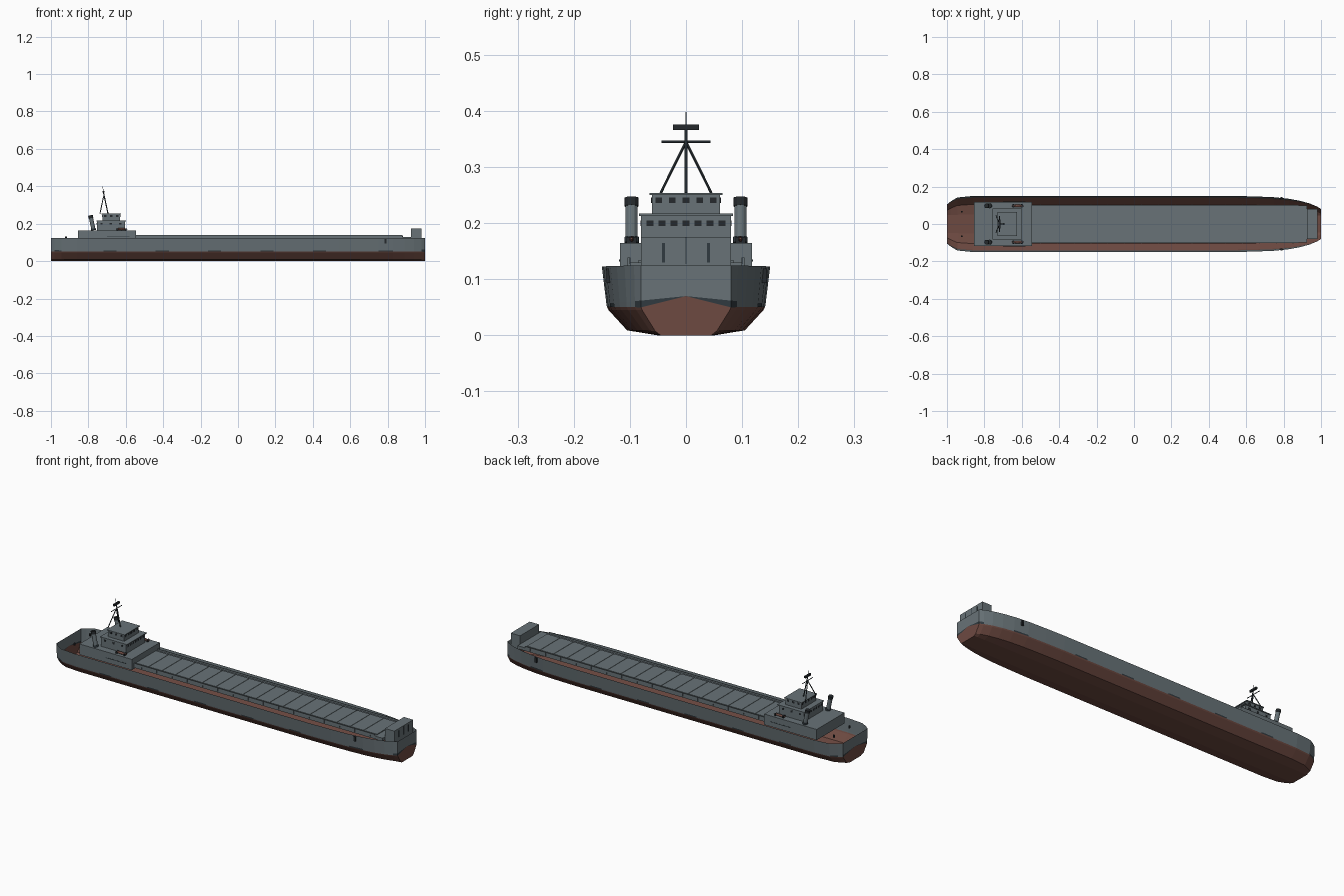
import bpy, bmesh, math
from mathutils import Vector

if "Cube" in bpy.data.objects:
    bpy.data.objects.remove(bpy.data.objects["Cube"])


def mat(name, c):
    m = bpy.data.materials.new(name)
    m.diffuse_color = (*c, 1)
    m.use_nodes = True
    m.node_tree.nodes["Principled BSDF"].inputs["Base Color"].default_value = m.diffuse_color
    return m


GREY = mat("hull_grey", (0.138, 0.17, 0.185))
RED = mat("red_brown", (0.155, 0.068, 0.053))
BLACK = mat("black", (0.018, 0.022, 0.025))
DARK = mat("dark_grey", (0.03, 0.042, 0.05))


def finish(name, bm, mats):
    me = bpy.data.meshes.new(name)
    bm.to_mesh(me)
    bm.free()
    for m in mats:
        me.materials.append(m)
    o = bpy.data.objects.new(name, me)
    bpy.context.collection.objects.link(o)
    return o


def box(name, x0, x1, y0, y1, z0, z1, m):
    bm = bmesh.new()
    bmesh.ops.create_cube(bm, size=1)
    for v in bm.verts:
        v.co = ((x0 + x1) / 2 + v.co.x * (x1 - x0),
                (y0 + y1) / 2 + v.co.y * (y1 - y0),
                (z0 + z1) / 2 + v.co.z * (z1 - z0))
    return finish(name, bm, [m])


def rod(name, a, b, r, m, n=8):
    a, b = Vector(a), Vector(b)
    bm = bmesh.new()
    bmesh.ops.create_cone(bm, cap_ends=True, segments=n, radius1=r, radius2=r, depth=(b - a).length)
    o = finish(name, bm, [m])
    o.location = (a + b) / 2
    o.rotation_euler = (b - a).to_track_quat('Z', 'Y').to_euler()
    return o


# Open hull shell: half sections blended between midship and end shapes
MID = [(0, 0), (.05, 0), (.105, .009), (.138, .045), (.141, .051), (.142, .057), (.15, .123)]
END = [(0, 0), (.045, 0), (.055, .008), (.078, .045), (.08, .05), (.08, .062), (.08, .125)]
STATIONS = [(-1, .65), (-.98, .42), (-.945, .12), (-.86, 0)]
STATIONS += [(-.86 + .07 * i, 0) for i in range(1, 21)]
STATIONS += [(.65, .04), (.75, .1), (.83, .22), (.89, .38), (.94, .58), (.98, .82), (1, 1)]


def section(t):
    return [(a[0] * (1 - t) + b[0] * t, a[1] * (1 - t) + b[1] * t) for a, b in zip(MID, END)]


bm = bmesh.new()
rings = []
for x, t in STATIONS:
    s = section(t)
    pts = [(-y, z) for y, z in reversed(s)] + s[1:]
    rings.append([bm.verts.new((x, y, z)) for y, z in pts])
for i, (a, b) in enumerate(zip(rings, rings[1:])):
    for j in range(len(a) - 1):
        f = bm.faces.new((a[j], a[j + 1], b[j + 1], b[j]))
        k = max(abs(j - 5.5) - .5, 0)          # 0 at keel, 5 at the sheer strake
        f.material_index = 0 if k > 3.5 else 1
        if 3.5 < k < 4.5 and i % 4 == 1:
            f.material_index = 2               # broken waterline stripe
# Flat ends with a peaked waterline
for ring, x in ((rings[0], -1), (rings[-1], 1)):
    apex = bm.verts.new((x, 0, .07))
    for f, mi in ((ring[2:11] + [apex], 1), ([ring[1], ring[2], apex], 2),
                  ([ring[10], ring[11], apex], 2), ([ring[0], ring[1], apex, ring[11], ring[12]], 0)):
        bm.faces.new(f).material_index = mi
bmesh.ops.recalc_face_normals(bm, faces=bm.faces[:])
finish("hull", bm, [GREY, RED, DARK])

# Cargo hatch and its cover panels
box("hatch_coaming", -.55, .925, -.1, .1, .114, .13, GREY)
N = 18
step = 1.43 / N
for i in range(N):
    x = -.548 + i * step
    box("hatch_cover", x + .001, x + step - .001, -.085, .085, .13, .134, GREY)
for s in (-1, 1):
    box("coaming_rail", -.55, .88, s * .1 - .0015, s * .1 + .0015, .128, .139, GREY)
    for i in range(16):
        x = -.5 + i * .09
        box("coaming_post", x - .002, x + .002, s * .102 - .002, s * .102 + .002, .12, .139, GREY)

# Forecastle block with dark slots
box("bow_block", .925, .98, -.08, .08, .1, .175, GREY)
for y in (-.04, .04):
    box("bow_slot", .978, .981, y - .003, y + .003, .13, .165, DARK)
box("bow_seam", .978, .981, -.0008, .0008, .127, .175, DARK)
for s in (-1, 1):
    box("bow_locker", .88, .915, s * .093 - .006, s * .093 + .006, .115, .127, DARK)
    # Anchors and mooring posts
    box("anchor", .782, .794, s * .138 - .004, s * .138 + .006, .093, .119, BLACK)
    rod("stern_bollard", (-.92, s * .065, .12), (-.92, s * .065, .133), .005, BLACK)

# Superstructure tiers
box("lower_house", -.855, -.545, -.118, .118, .108, .165, GREY)
box("middle_house", -.755, -.605, -.08, .08, .165, .213, GREY)
box("middle_roof", -.757, -.598, -.084, .084, .213, .217, GREY)
box("bridge", -.725, -.63, -.061, .061, .217, .25, GREY)
box("bridge_roof", -.73, -.625, -.065, .065, .25, .254, GREY)


# Window rows as thin plates
def windows(x0, x1, hy, z, n, w, nside):
    for i in range(n):
        y = -hy * .8 + 1.6 * hy * i / (n - 1)
        for x in (x0, x1):
            box("window", x - .001, x + .001, y - w, y + w, z - .005, z + .005, BLACK)
    for i in range(nside):
        x = x0 + (x1 - x0) * (i + .5) / nside
        for s in (-1, 1):
            box("side_window", x - w, x + w, s * hy - .001, s * hy + .001, z - .005, z + .005, BLACK)


windows(-.755, -.605, .08, .2, 7, .006, 3)
windows(-.725, -.63, .061, .241, 5, .006, 3)

for s in (-1, 1):
    # Raked funnels
    y = s * .097
    rod("funnel", (-.772, y, .165), (-.786, y, .232), .011, GREY, 12)
    rod("funnel_cap", (-.7855, y, .23), (-.789, y, .245), .0125, BLACK, 12)
    rod("funnel_base", (-.772, y, .165), (-.774, y, .175), .013, DARK, 12)
    # Small boats lying on the house roof
    bm = bmesh.new()
    bmesh.ops.create_uvsphere(bm, u_segments=10, v_segments=6, radius=1)
    for v in bm.verts:
        v.co = (v.co.x * .034, v.co.y * .007, v.co.z * .006)
    boat = finish("lifeboat", bm, [RED])
    boat.location = (-.622, y, .171)
    for x in (-.645, -.6):
        box("boat_cradle", x - .004, x + .004, y - .009, y + .009, .165, .175, BLACK)
    # Deck edge line on the lower house
    box("house_rail", -.7, -.58, s * .118 - .001, s * .118 + .001, .132, .135, DARK)
    # Mast stays
    rod("mast_stay", (-.738, s * .045, .254), (-.719, 0, .345), .0025, DARK, 6)

# Mast, crossbar and radar
rod("mast", (-.695, 0, .254), (-.72, 0, .37), .003, DARK, 6)
rod("mast_tip", (-.72, 0, .37), (-.723, 0, .398), .0012, DARK, 6)
rod("crossbar", (-.719, -.044, .345), (-.719, .044, .345), .002, DARK, 6)
box("radar", -.724, -.714, -.023, .023, .366, .376, BLACK)
